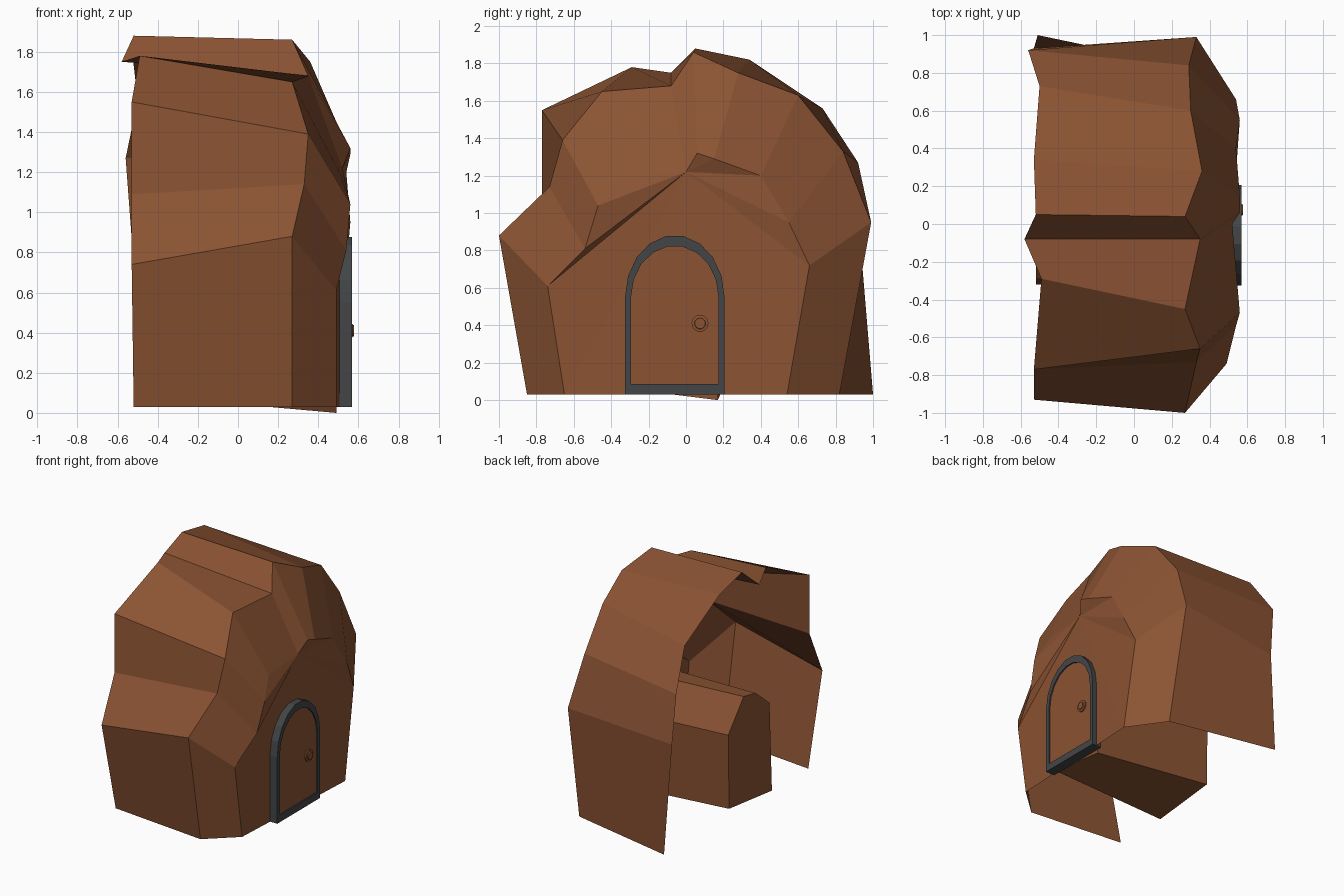
import bpy, bmesh, math

if "Cube" in bpy.data.objects:
    bpy.data.objects.remove(bpy.data.objects["Cube"])


def material(name, rgb):
    m = bpy.data.materials.new(name)
    m.diffuse_color = (*rgb, 1)
    m.use_nodes = True
    m.node_tree.nodes["Principled BSDF"].inputs["Base Color"].default_value = m.diffuse_color
    return m


BROWN = material("brown rock", (0.258, 0.087, 0.033))
GREY = material("dark grey trim", (0.055, 0.060, 0.062))


def finish(name, bm, mat):
    bmesh.ops.recalc_face_normals(bm, faces=bm.faces[:])
    me = bpy.data.meshes.new(name)
    bm.to_mesh(me)
    bm.free()
    me.materials.append(mat)
    ob = bpy.data.objects.new(name, me)
    bpy.context.collection.objects.link(ob)
    return ob


def ring(bm, pts):
    return [bm.verts.new(p) for p in pts]


def bridge(bm, a, b, closed=False):
    n = len(a)
    for i in range(n if closed else n - 1):
        j = (i + 1) % n
        bm.faces.new((a[i], a[j], b[j], b[i]))


# Rock shell: open rear edge, shoulder edge and front edge, then the front wall
REAR = [(-.52, -.77, .03), (-.53, -.93, .74), (-.53, -.77, 1.09), (-.53, -.77, 1.55),
        (-.49, -.29, 1.78), (-.58, -.08, 1.75), (-.52, .05, 1.88), (-.53, .34, 1.82),
        (-.50, .73, 1.56), (-.56, .92, 1.27), (-.53, .93, .87), (-.51, 1.0, .03)]
SHOULDER = [(.27, -.85, .03), (.27, -1.0, .88), (.33, -.73, 1.14), (.35, -.66, 1.39),
            (.27, -.45, 1.65), (.35, -.08, 1.68), (.27, .04, 1.86), (.36, .28, 1.75),
            (.30, .60, 1.63), (.29, .84, 1.33), (.33, .99, .95), (.35, .82, .03)]
FRONT = [(.49, -.65, .03), (.49, -.74, .61), (.54, -.54, .81), (.56, -.47, 1.04),
         (.51, -.35, 1.19), (.52, 0, 1.22), (.56, .06, 1.32), (.56, .15, 1.29),
         (.54, .40, 1.20), (.56, .55, .95), (.54, .66, .72), (.55, .54, .03)]
bm = bmesh.new()
r, s, f = (ring(bm, p) for p in (REAR, SHOULDER, FRONT))
bridge(bm, r, s)
bridge(bm, s, f)
hub = 5
for i in range(len(f)):
    j = (i + 1) % len(f)
    if hub not in (i, j):
        bm.faces.new((f[hub], f[i], f[j]))
finish("rock_shell", bm, BROWN)

# Block running back from the door inside the shell
bm = bmesh.new()
near = ring(bm, [(.49, y, z) for y, z in
                 [(.17, 0), (.19, .60), (.05, .86), (-.12, .86), (-.29, .70), (-.31, .06)]])
far = ring(bm, [(-.52, y, z) for y, z in
                [(.21, .09), (.22, .67), (.03, .90), (-.12, .87), (-.29, .73), (-.32, .03)]])
bridge(bm, near, far, True)
bm.faces.new(near)
bm.faces.new(far)
finish("inner_passage", bm, BROWN)


# Door outline: straight jambs with a low-poly round top
def arch(x, half, bottom, spring, rise, n=9):
    pts = [(x, -.06 - half, bottom)]
    for i in range(n + 1):
        a = math.pi * (1 - i / n)
        pts.append((x, -.06 + half * math.cos(a), spring + rise * math.sin(a)))
    return pts + [(x, -.06 + half, bottom)]


OUT = (.266, .03, .55, .332)
INN = (.234, .085, .55, .275)

# Grey door frame
bm = bmesh.new()
rings = [ring(bm, arch(x, *d)) for x, d in
         ((.49, OUT), (.568, OUT), (.568, INN), (.49, INN))]
for i in range(4):
    bridge(bm, rings[i], rings[(i + 1) % 4], True)
finish("door_frame", bm, GREY)

# Door panel
bm = bmesh.new()
a, b = ring(bm, arch(.50, *INN)), ring(bm, arch(.558, *INN))
bridge(bm, a, b, True)
bm.faces.new(a)
bm.faces.new(b)
finish("door_panel", bm, BROWN)

# Round door knob: base plate and raised centre
bm = bmesh.new()
loops = [ring(bm, [(x, .075 + rad * math.cos(t * math.pi / 8), .41 + rad * math.sin(t * math.pi / 8))
                   for t in range(16)])
         for x, rad in ((.555, .045), (.568, .045), (.570, .030), (.577, .028))]
for a, b in zip(loops, loops[1:]):
    bridge(bm, a, b, True)
bm.faces.new(loops[0])
bm.faces.new(loops[-1])
finish("door_knob", bm, BROWN)
